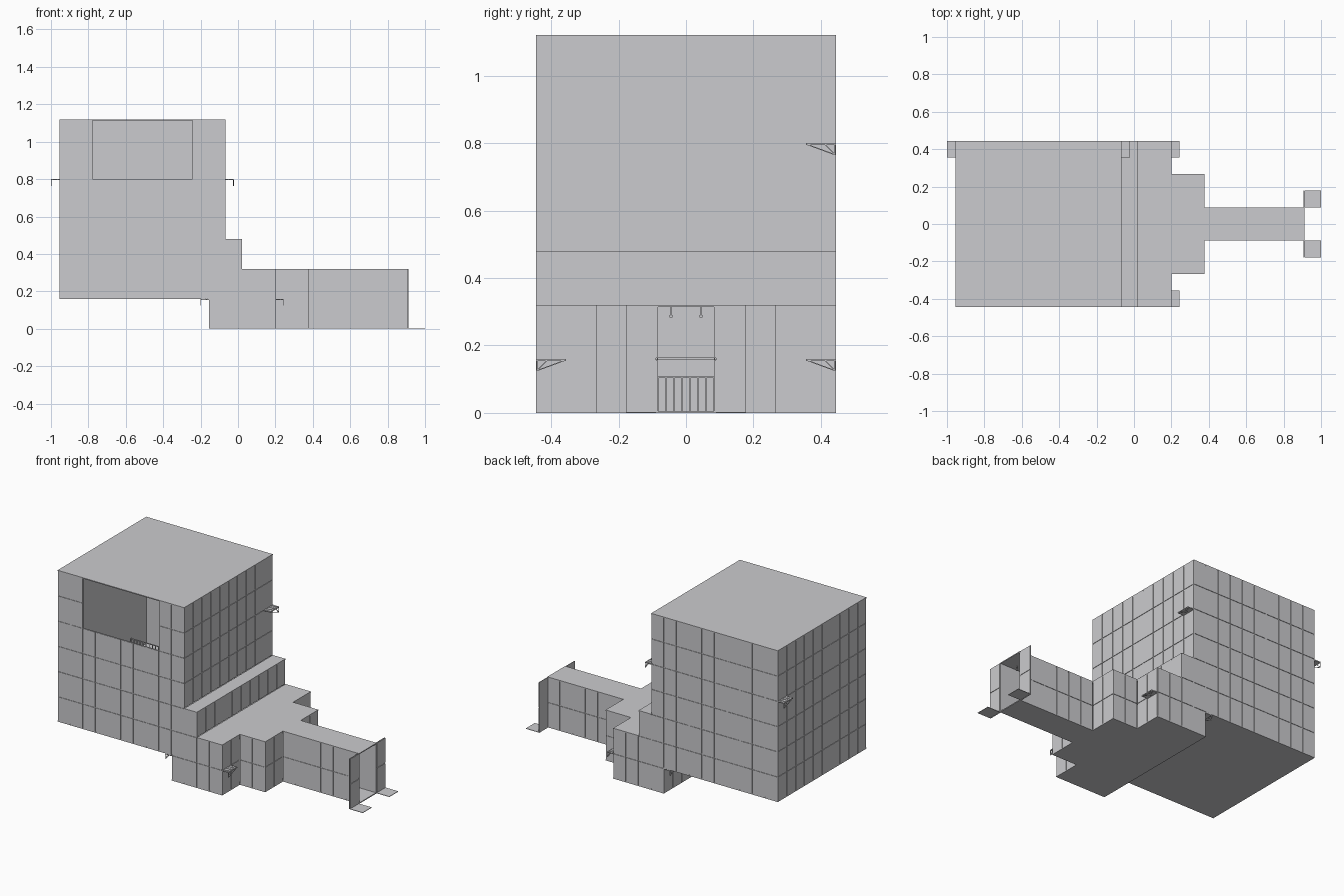
import bpy, bmesh
from mathutils import Vector, Matrix

if "Cube" in bpy.data.objects:
    bpy.data.objects.remove(bpy.data.objects["Cube"])

C, H, X0 = 2 / 22.5, 0.16, -1 + 1 / 22.5     # panel width, storey height, rear wall position
GAP, T = 0.0025, 0.003                       # seam half width, layer thickness

def X(k):
    return X0 + k * C

grey = bpy.data.materials.new("panel_grey")
grey.diffuse_color = (0.60, 0.60, 0.62, 1)
grey.use_nodes = True
grey.node_tree.nodes["Principled BSDF"].inputs["Base Color"].default_value = grey.diffuse_color

def add_box(bm, lo, hi):
    lo, hi = Vector(lo), Vector(hi)
    m = Matrix.Translation((lo + hi) / 2) @ Matrix.Diagonal((*(hi - lo), 1))
    bmesh.ops.create_cube(bm, size=1, matrix=m)

def add_bar(bm, p, q, t=0.003):
    p, q = Vector(p), Vector(q)
    d = q - p
    m = (Matrix.Translation((p + q) / 2) @ d.to_track_quat('Z', 'Y').to_matrix().to_4x4()
         @ Matrix.Diagonal((t, t, d.length, 1)))
    bmesh.ops.create_cube(bm, size=1, matrix=m)

def finish(name, bm):
    me = bpy.data.meshes.new(name)
    bm.to_mesh(me)
    bm.free()
    me.materials.append(grey)
    ob = bpy.data.objects.new(name, me)
    bpy.context.collection.objects.link(ob)
    return ob

def wall(name, facing, at, a, b, r0, r1):
    """Panelled wall: facing 'x' or 'y', outward sign from the facing string,
    a..b in panel columns, r0..r1 in storeys."""
    s = 1 if facing[0] == '+' else -1
    along_y = facing[1] == 'x'
    pos = (lambda k: k * C) if along_y else X
    bm = bmesh.new()

    def piece(u0, u1, z0, z1, d0, d1):
        e0, e1 = sorted((at - s * d0, at - s * d1))
        if along_y:
            add_box(bm, (e0, u0, z0), (e1, u1, z1))
        else:
            add_box(bm, (u0, e0, z0), (u1, e1, z1))

    piece(pos(a), pos(b), r0 * H, r1 * H, T, 2 * T)
    for k in range(a, b):
        for r in range(r0, r1):
            piece(pos(k) + GAP, pos(k + 1) - GAP, r * H + GAP, (r + 1) * H - GAP, 0, T)
    return finish(name, bm)

def slab(name, k0, k1, j, z, up=False):
    """Horizontal plate over columns k0..k1 and +-j panels."""
    bm = bmesh.new()
    z0, z1 = (z, z + 0.006) if up else (z - 0.006, z)
    add_box(bm, (X(k0), -j * C, z0), (X(k1), j * C, z1))
    return finish(name, bm)

W = 5 * C
# Tower walls
wall("tower_rear_wall", "-x", X(0), -5, 5, 1, 7)
wall("tower_entry_side_wall", "+x", X(10), -5, 5, 3, 7)
wall("tower_back_wall", "+y", W, 0, 10, 1, 7)
wall("tower_front_lower_wall", "-y", -W, 0, 10, 1, 5)
wall("tower_front_upper_wall_left", "-y", -W, 0, 2, 5, 7)
wall("tower_front_upper_wall_right", "-y", -W, 8, 10, 5, 7)

# Step and lobby walls, on both sides
wall("step_wall", "+x", X(11), -5, 5, 2, 3)
wall("lobby_inner_wall", "-x", X(9), -5, 5, 0, 1)
for s, f, tag in ((-1, "-y", "front"), (1, "+y", "back")):
    def span(a, b):
        return (a, b) if s > 0 else (-b, -a)
    wall("step_end_" + tag, f, s * W, 10, 11, 1, 3)
    wall("lobby_upper_wall_" + tag, f, s * W, 11, 13, 1, 2)
    wall("lobby_lower_wall_" + tag, f, s * W, 9, 13, 0, 1)
    wall("lobby_shoulder_" + tag, "+x", X(13), *span(3, 5), 0, 2)
    wall("vestibule_wall_" + tag, f, s * 3 * C, 13, 15, 0, 2)
    wall("vestibule_shoulder_" + tag, "+x", X(15), *span(1, 3), 0, 2)
    wall("corridor_wall_" + tag, f, s * C, 15, 21, 0, 2)
    wall("entrance_wing_" + tag, "+x", X(21), *span(1, 2), 0, 2)
    # ground plate beside the entrance
    y0, y1 = sorted((s * C, s * 2 * C))
    bm = bmesh.new()
    add_box(bm, (X(21), y0, 0), (X(22), y1, 0.003))
    finish("entrance_plate_" + tag, bm)

# Roofs and floors
slab("tower_roof", 0, 10, 5, 7 * H)
slab("step_roof", 10, 11, 5, 3 * H)
slab("lobby_roof", 11, 13, 5, 2 * H)
slab("vestibule_roof", 13, 15, 3, 2 * H)
slab("corridor_roof", 15, 21, 1, 2 * H)
slab("tower_floor", 0, 9, 5, H, True)
slab("lobby_floor", 9, 13, 5, 0, True)
slab("vestibule_floor", 13, 15, 3, 0, True)
slab("corridor_floor", 15, 21, 1, 0, True)

# Inner gallery seen through the tower opening
bm = bmesh.new()
add_box(bm, (X(0) + 0.006, 3 * C, 2 * H - 0.006), (X(10) - 0.006, W - 0.006, 2 * H))
finish("gallery_floor", bm)

def railing(name, p, q, n, h=0.1):
    p, q = Vector(p), Vector(q)
    up = Vector((0, 0, h))
    bm = bmesh.new()
    add_bar(bm, p + up, q + up, 0.005)
    for i in range(n + 1):
        v = p.lerp(q, i / n)
        add_bar(bm, v, v + up, 0.004)
    finish(name, bm)

railing("gallery_railing", (X(0.2), 3 * C, 2 * H), (X(9.8), 3 * C, 2 * H), 40)
railing("corridor_barrier", (X(18), -0.083, 0.006), (X(18), 0.083, 0.006), 7)

# Hanging lamps in the corridor
for s in (-1, 1):
    bm = bmesh.new()
    add_bar(bm, (X(20), s * C / 2, 0.315), (X(20), s * C / 2, 0.285))
    add_box(bm, (X(20) - .004, s * C / 2 - .004, .283), (X(20) + .004, s * C / 2 + .004, .290))
    finish("hanging_lamp", bm)

def canopy(x, sx, sy, z):
    """Slatted shelf on a wall with a braced outer corner."""
    bm = bmesh.new()
    d, yi, yo = C / 2, sy * 4 * C, sy * W
    for i in range(5):
        a = x + sx * d * i / 5
        b = a + sx * d * 0.17
        add_box(bm, (min(a, b), min(yi, yo), z - 0.004), (max(a, b), max(yi, yo), z))
    add_box(bm, (min(x, x + sx * d), min(yi, yo), z - 0.006),
            (max(x, x + sx * d), max(yi, yo), z - 0.003))
    xo = x + sx * (d - 0.002)
    tip = (xo, yo - sy * 0.002, z - 0.035)
    for y in (yi, yi + sy * 0.055, yo - sy * 0.002):
        add_bar(bm, tip, (xo, y, z - 0.003))
    finish("wall_canopy", bm)

canopy(X(0), -1, 1, 5 * H)
canopy(X(10), 1, 1, 5 * H)
for s in (-1, 1):
    canopy(X(13), 1, s, H)
    canopy(X(9), -1, s, H)
